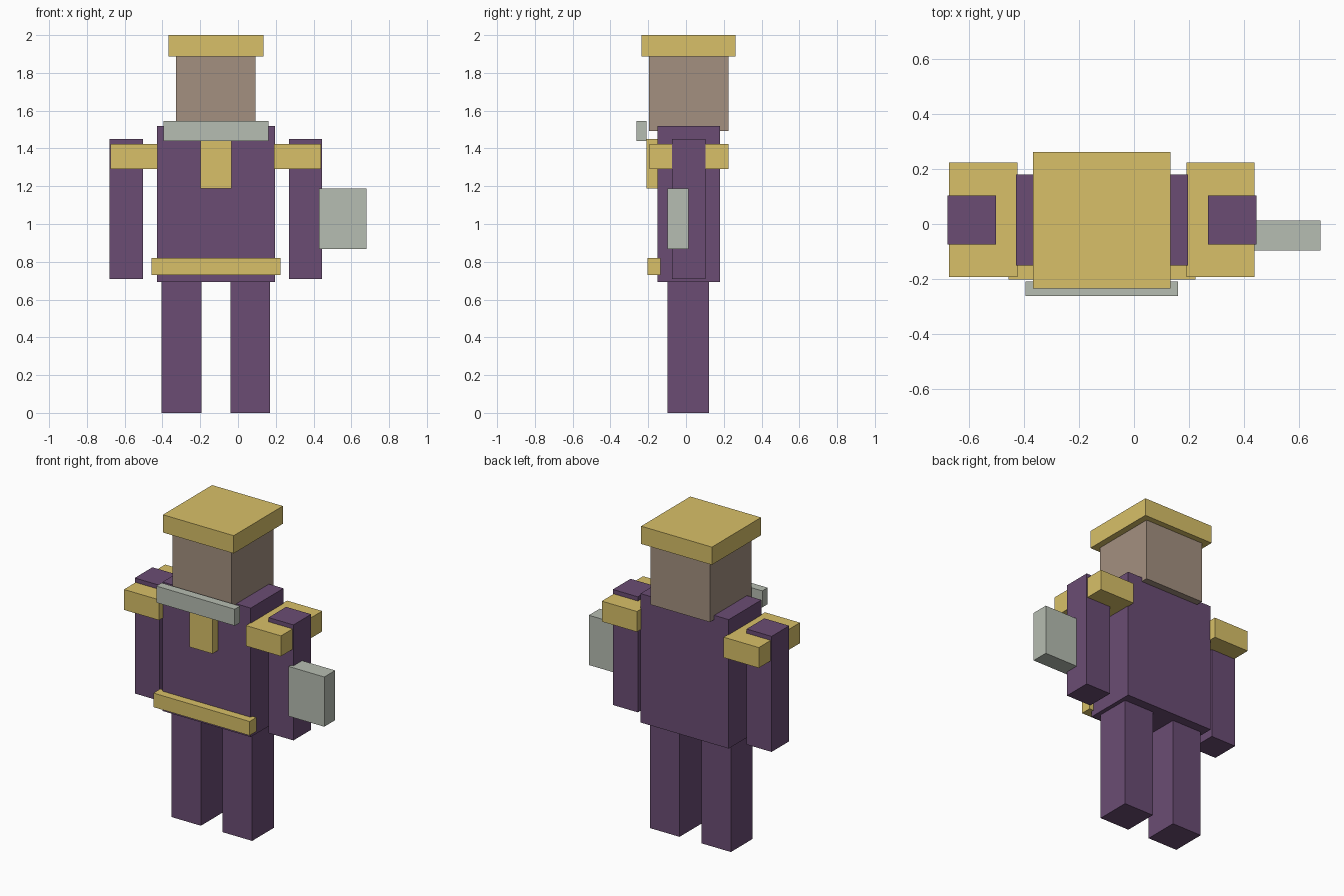
import bpy
import bmesh
from mathutils import Vector

if "Cube" in bpy.data.objects:
    bpy.data.objects.remove(bpy.data.objects["Cube"])


def material(name, rgb):
    m = bpy.data.materials.new(name)
    m.diffuse_color = (*rgb, 1.0)
    m.use_nodes = True
    m.node_tree.nodes["Principled BSDF"].inputs["Base Color"].default_value = m.diffuse_color
    return m


PURPLE = material("purple_cloth", (0.145, 0.073, 0.174))
GOLD = material("gold_trim", (0.69, 0.53, 0.14))
SKIN = material("skin", (0.37, 0.28, 0.216))
SILVER = material("silver", (0.47, 0.51, 0.445))


def box(name, x, y, z, mat):
    """Box spanning the (min, max) range on each axis."""
    spans = (x, y, z)
    size = Vector([b - a for a, b in spans])
    mesh = bpy.data.meshes.new(name)
    bm = bmesh.new()
    bmesh.ops.create_cube(bm, size=1.0)
    bmesh.ops.scale(bm, vec=size, verts=bm.verts)
    bm.to_mesh(mesh)
    bm.free()
    mesh.materials.append(mat)
    obj = bpy.data.objects.new(name, mesh)
    obj.location = [(a + b) / 2 for a, b in spans]
    bpy.context.collection.objects.link(obj)
    return obj


MID = -0.117  # symmetry plane of the body


def pair(name, inner, outer, y, z, mat):
    """Left and right boxes mirrored about the body's middle."""
    box(name + "_right", (MID - outer, MID - inner), y, z, mat)
    box(name + "_left", (MID + inner, MID + outer), y, z, mat)


def centred(name, half, y, z, mat):
    box(name, (MID - half, MID + half), y, z, mat)


# Limbs and shoulder pads
pair("leg", 0.077, 0.287, (-0.099, 0.122), (0.0, 0.695), PURPLE)
pair("arm", 0.386, 0.563, (-0.075, 0.104), (0.709, 1.45), PURPLE)
pair("shoulder_pad", 0.308, 0.557, (-0.193, 0.225), (1.292, 1.423), GOLD)

# Torso, head and hat
centred("torso", 0.313, (-0.151, 0.181), (0.693, 1.52), PURPLE)
centred("head", 0.21, (-0.197, 0.225), (1.493, 1.886), SKIN)
centred("hat", 0.251, (-0.235, 0.263), (1.886, 2.0), GOLD)

# Front trim
centred("collar_bar", 0.278, (-0.263, -0.209), (1.44, 1.546), SILVER)
centred("chest_plate", 0.082, (-0.208, -0.14), (1.187, 1.45), GOLD)
centred("belt", 0.341, (-0.203, -0.134), (0.73, 0.82), GOLD)

# Block held on the outside of the left arm
box("hand_block", (0.428, 0.68), (-0.097, 0.013), (0.868, 1.187), SILVER)
